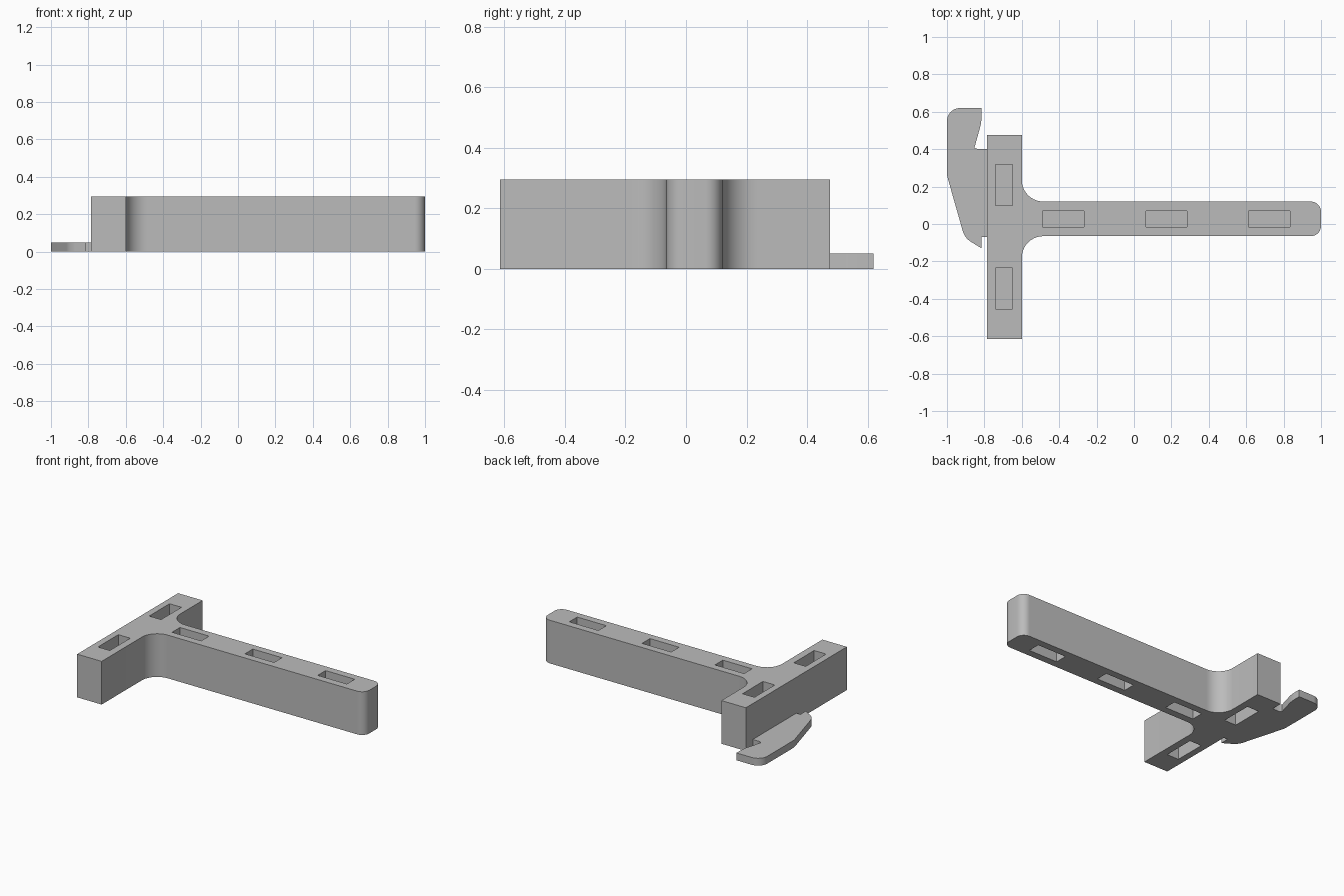
import bpy, bmesh, math
from mathutils import Vector

cube = bpy.data.objects.get("Cube")
if cube:
    bpy.data.objects.remove(cube, do_unlink=True)

grey = bpy.data.materials.new("plain grey")
grey.use_nodes = True
colour = (0.5, 0.5, 0.5, 1)
grey.diffuse_color = colour
grey.node_tree.nodes["Principled BSDF"].inputs["Base Color"].default_value = colour


def rounded(points, steps=10):
    """Outline from (x, y, radius) corners, each radius drawn as a tangent arc."""
    out = []
    for i, (x, y, r) in enumerate(points):
        p = Vector((x, y))
        if not r:
            out.append(p)
            continue
        a = (Vector(points[i - 1][:2]) - p).normalized()
        b = (Vector(points[(i + 1) % len(points)][:2]) - p).normalized()
        half = a.angle(b) / 2
        centre = p + (a + b).normalized() * (r / math.sin(half))
        start = p + a * (r / math.tan(half)) - centre
        sweep = start.angle_signed(p + b * (r / math.tan(half)) - centre)
        for k in range(steps + 1):
            t = -sweep * k / steps
            c, s = math.cos(t), math.sin(t)
            out.append(centre + Vector((c * start.x - s * start.y,
                                        s * start.x + c * start.y)))
    return out


def prism(name, outline, z0, z1):
    bm = bmesh.new()
    base = bm.faces.new([bm.verts.new((p[0], p[1], z0)) for p in outline])
    top = bmesh.ops.extrude_face_region(bm, geom=[base])["geom"]
    bmesh.ops.translate(bm, vec=(0, 0, z1 - z0),
                        verts=[v for v in top if isinstance(v, bmesh.types.BMVert)])
    bmesh.ops.recalc_face_normals(bm, faces=bm.faces)
    mesh = bpy.data.meshes.new(name)
    bm.to_mesh(mesh)
    bm.free()
    mesh.materials.append(grey)
    obj = bpy.data.objects.new(name, mesh)
    bpy.context.collection.objects.link(obj)
    return obj


def activate(obj):
    bpy.ops.object.select_all(action="DESELECT")
    obj.select_set(True)
    bpy.context.view_layer.objects.active = obj


HEIGHT, WEB = 0.295, 0.05

# T-shaped body: crossbar, filleted neck and rounded handle end
body = prism("body", rounded([
    (-0.785, -0.615, 0), (-0.6, -0.615, 0), (-0.6, -0.065, 0.115),
    (1, -0.065, 0.055), (1, 0.12, 0.055), (-0.6, 0.12, 0.115),
    (-0.6, 0.475, 0), (-0.785, 0.475, 0)]), 0, HEIGHT)

# Slots sunk from both faces, leaving a thin web at mid height
slots = [(x, -0.015, 0.22, 0.085) for x in (-0.488, 0.063, 0.613)]
slots += [(-0.74, y, 0.09, 0.22) for y in (0.098, -0.455)]
low, high = (HEIGHT - WEB) / 2, (HEIGHT + WEB) / 2
activate(body)
for x, y, w, d in slots:
    for z0, z1 in ((-0.1, low), (high, HEIGHT + 0.1)):
        cutter = prism("slot_cutter", [(x, y), (x + w, y), (x + w, y + d), (x, y + d)], z0, z1)
        cutter.hide_render = True
        cut = body.modifiers.new("slot", "BOOLEAN")
        cut.object = cutter
        cut.solver = "EXACT"
        bpy.ops.object.modifier_apply(modifier=cut.name)
        bpy.data.objects.remove(cutter, do_unlink=True)

# Thin hooked plate along the outer side of the crossbar
hook = prism("hook_plate", rounded([
    (-0.785, 0.4, 0), (-0.835, 0.4, 0), (-0.853, 0.408, 0), (-0.815, 0.545, 0.25),
    (-0.815, 0.62, 0), (-1, 0.62, 0.07), (-1, 0.26, 0.1),
    (-0.905, -0.075, 0.1), (-0.815, -0.13, 0), (-0.815, -0.07, 0),
    (-0.785, -0.07, 0)]), 0, 0.05)

for obj in (body, hook):
    activate(obj)
    bpy.ops.object.shade_smooth_by_angle(angle=math.radians(30))
